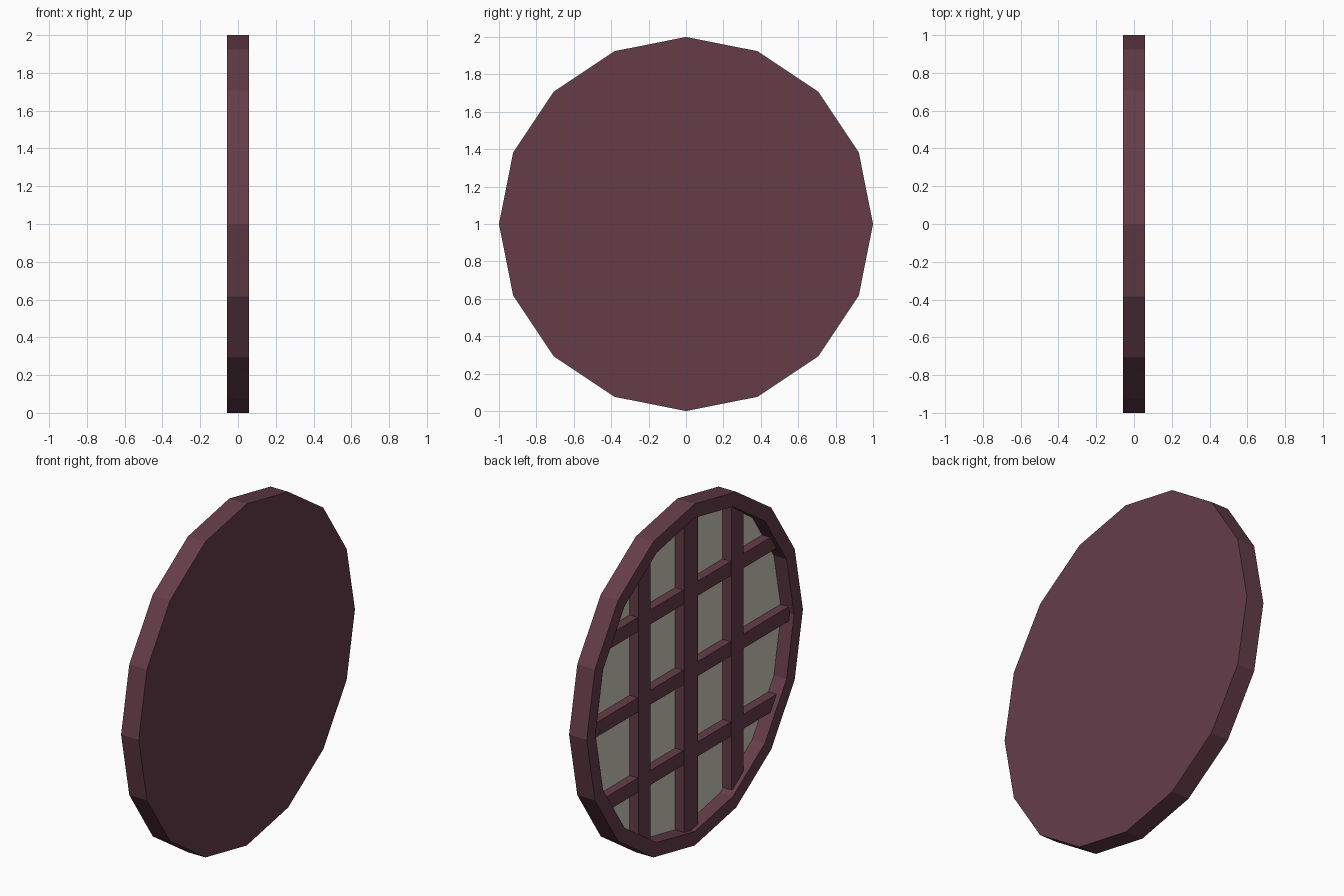
import bpy, bmesh, math

if "Cube" in bpy.data.objects:
    bpy.data.objects.remove(bpy.data.objects["Cube"])

R, R_IN, T, N = 1.0, 0.918, 0.057, 16   # outer / inner radius, half thickness, sides
GLASS_X = 0.025                          # depth of the glass surface inside the frame


def material(name, rgb):
    m = bpy.data.materials.new(name)
    m.diffuse_color = (*rgb, 1)
    m.use_nodes = True
    m.node_tree.nodes["Principled BSDF"].inputs["Base Color"].default_value = m.diffuse_color
    return m


plum = material("plum_frame", (0.13, 0.046, 0.066))
pane = material("pale_glass", (0.60, 0.60, 0.50))


def finish(bm, name, mat):
    bmesh.ops.recalc_face_normals(bm, faces=bm.faces)
    me = bpy.data.meshes.new(name)
    bm.to_mesh(me)
    bm.free()
    me.materials.append(mat)
    ob = bpy.data.objects.new(name, me)
    bpy.context.collection.objects.link(ob)
    return ob


def ring(bm, r, x):
    return [bm.verts.new((x, r * math.cos(2 * math.pi * i / N),
                          1 + r * math.sin(2 * math.pi * i / N))) for i in range(N)]


def bridge(bm, a, b):
    for i in range(N):
        j = (i + 1) % N
        bm.faces.new((a[i], a[j], b[j], b[i]))


# Round frame: solid on +x, recessed on -x
bm = bmesh.new()
loops = [ring(bm, R, T), ring(bm, R, -T), ring(bm, R_IN, -T), ring(bm, R_IN, GLASS_X + 0.004)]
for a, b in zip(loops, loops[1:]):
    bridge(bm, a, b)
bm.faces.new(loops[0])
bm.faces.new(loops[-1])
finish(bm, "round_frame", plum)

# Glass pane on the floor of the recess
bm = bmesh.new()
a, b = ring(bm, R_IN, GLASS_X), ring(bm, R_IN, GLASS_X + 0.004)
bridge(bm, a, b)
bm.faces.new(a)
bm.faces.new(b)
finish(bm, "glass_pane", pane)


# Lattice bars, their ends buried in the frame
def bar(name, offset, width, front, vertical):
    half = math.sqrt(0.93 ** 2 - offset ** 2)
    bm = bmesh.new()
    bmesh.ops.create_cube(bm, size=1)
    for v in bm.verts:
        along, across = v.co.z * 2 * half, offset + v.co.y * width
        x = front if v.co.x < 0 else GLASS_X + 0.002
        v.co = (x, across, 1 + along) if vertical else (x, along, 1 + across)
    finish(bm, name, plum)


for label, s in (("low", -1), ("middle", 0), ("high", 1)):
    bar(f"vertical_bar_{label}", s * 0.43, 0.11 if s else 0.13, -0.032, True)
    bar(f"horizontal_bar_{label}", s * 0.47, 0.085, -0.028, False)
